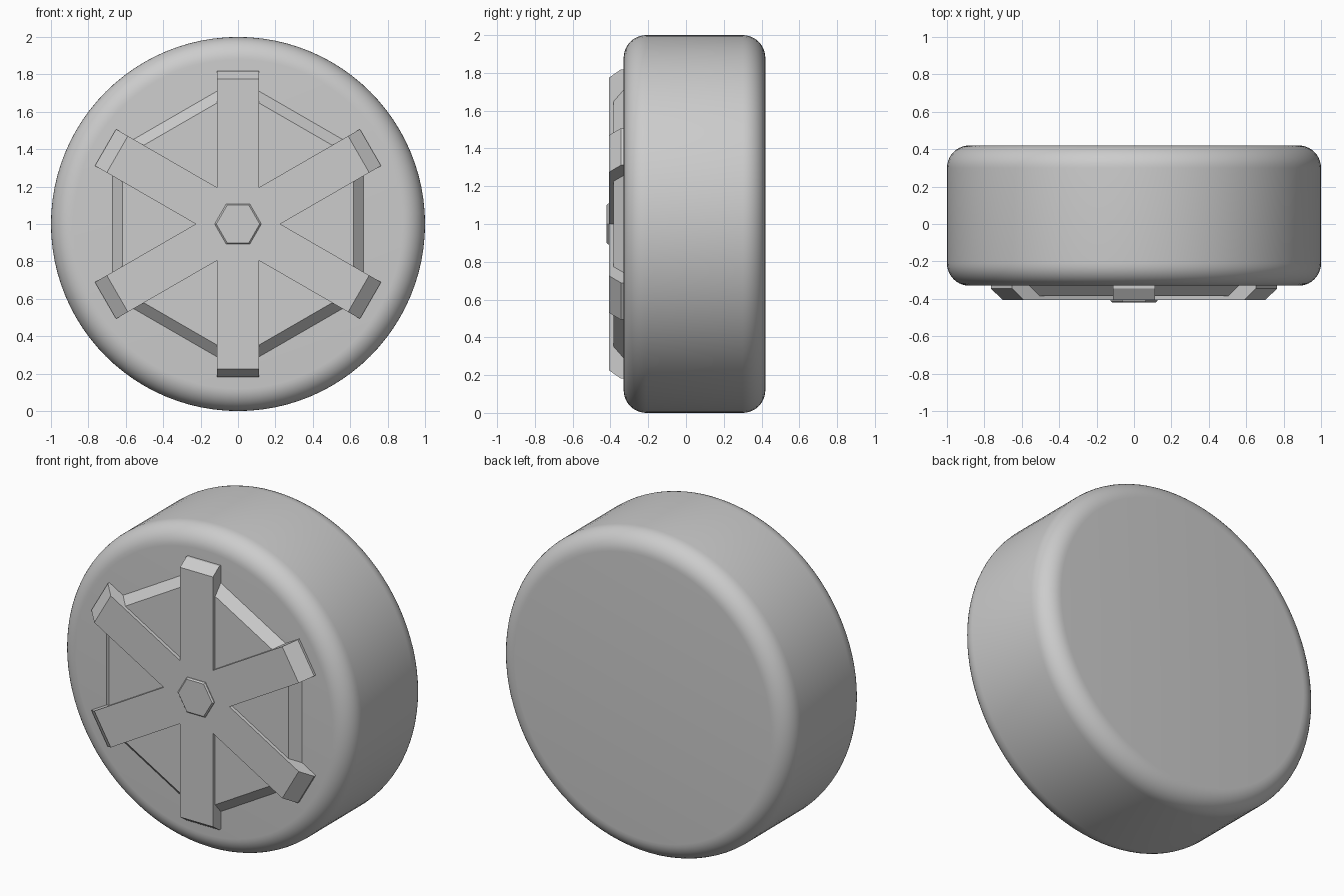
import bpy, bmesh
from math import sin, cos, radians, pi

cube = bpy.data.objects.get("Cube")
if cube:
    bpy.data.objects.remove(cube)

grey = bpy.data.materials.new("light_grey")
grey.use_nodes = True
colour = (0.604, 0.604, 0.604, 1)
grey.diffuse_color = colour
grey.node_tree.nodes["Principled BSDF"].inputs["Base Color"].default_value = colour


def loft(name, rings):
    """Skin a stack of equal-length rings of points and cap both ends."""
    bm = bmesh.new()
    loops = [[bm.verts.new(p) for p in ring] for ring in rings]
    count = len(loops[0])
    for a, b in zip(loops, loops[1:]):
        for i in range(count):
            j = (i + 1) % count
            bm.faces.new((a[i], a[j], b[j], b[i]))
    bm.faces.new(loops[0])
    bm.faces.new(loops[-1])
    bmesh.ops.recalc_face_normals(bm, faces=bm.faces[:])
    mesh = bpy.data.meshes.new(name)
    bm.to_mesh(mesh)
    bm.free()
    mesh.materials.append(grey)
    obj = bpy.data.objects.new(name, mesh)
    bpy.context.collection.objects.link(obj)
    return obj


def ring(sides, radius, y, start=0):
    """Regular polygon around the wheel axle."""
    angles = [radians(start) + 2 * pi * i / sides for i in range(sides)]
    return [(radius * cos(a), y, 1 + radius * sin(a)) for a in angles]


def star(y, upright, slanted, half=0.113):
    """Six-armed outline with parallel-sided arms and sharp notches."""
    points = []
    for k in range(6):
        a = radians(30 + 60 * k)
        reach = upright if k % 3 == 1 else slanted
        for side in (-half, half):
            points.append((reach * cos(a) - side * sin(a), y,
                           1 + reach * sin(a) + side * cos(a)))
        n = a + pi / 6
        points.append((2 * half * cos(n), y, 1 + 2 * half * sin(n)))
    return points


# Tyre: a drum with rounded shoulders
front, back, fillet, steps = -0.33, 0.42, 0.12, 10
arc = [pi / 2 * i / steps for i in range(steps + 1)]
profile = [(1 - fillet + fillet * sin(t), front + fillet - fillet * cos(t)) for t in arc]
profile += [(1 - fillet + fillet * cos(t), back - fillet + fillet * sin(t)) for t in arc]
tyre = loft("tyre", [ring(96, r, y) for r, y in profile])
bpy.ops.object.select_all(action='DESELECT')
tyre.select_set(True)
bpy.context.view_layer.objects.active = tyre
bpy.ops.object.shade_smooth_by_angle(angle=radians(30))

# Hexagonal hub plate with sloping rim
loft("hub_plate", [ring(6, 0.775, front + 0.01, 30), ring(6, 0.775, front, 30),
                   ring(6, 0.712, -0.385, 30)])

# Six spokes with chamfered tips
loft("spokes", [star(front + 0.01, 0.818, 0.818), star(-0.345, 0.818, 0.818),
                star(-0.407, 0.775, 0.745)])

# Centre nut
loft("centre_nut", [ring(6, 0.125, -0.4), ring(6, 0.125, -0.412), ring(6, 0.116, -0.42)])
